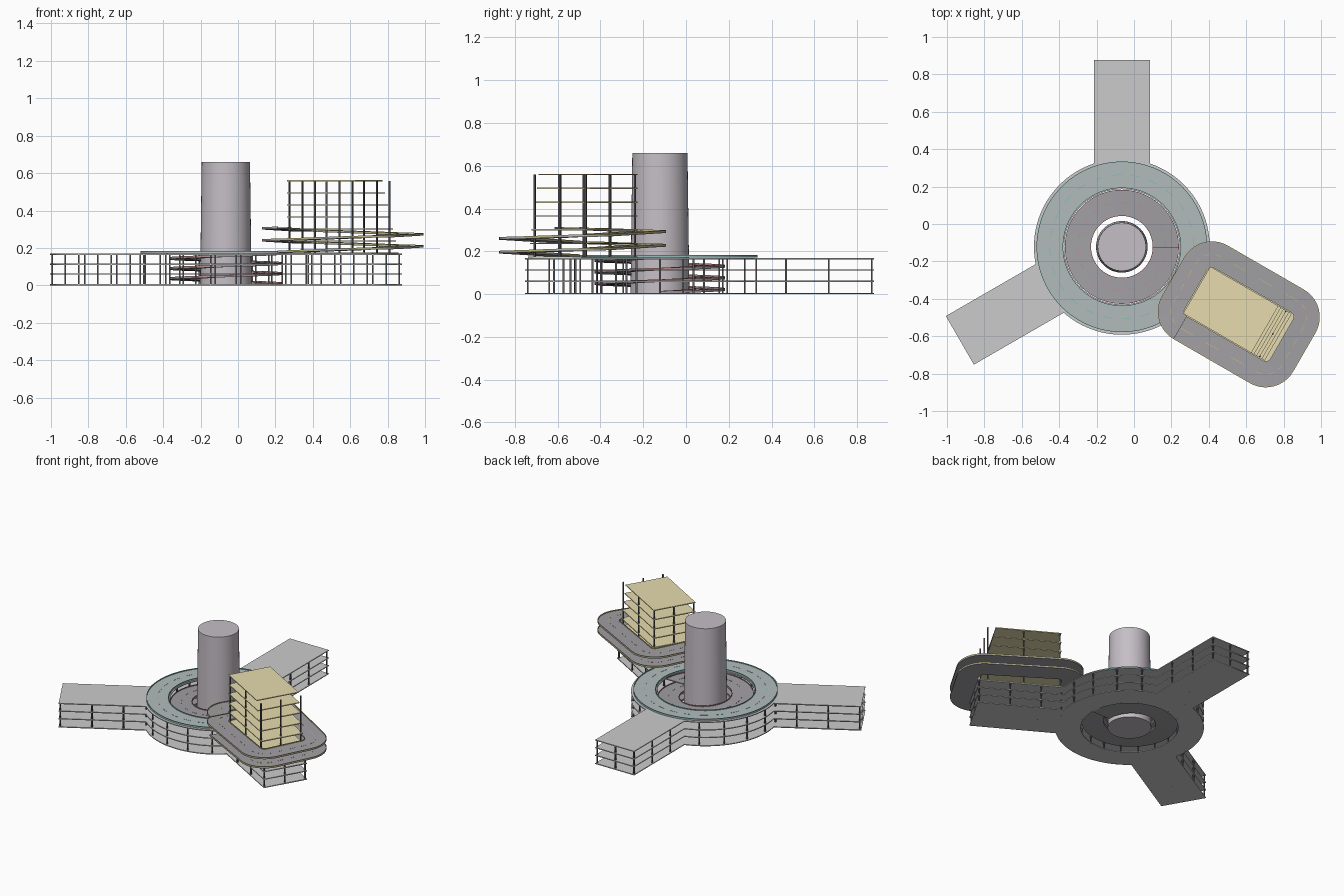
import bpy, bmesh
from math import sin, cos, pi, radians, atan2, asin, hypot
from mathutils import Vector, Matrix

if "Cube" in bpy.data.objects:
    bpy.data.objects.remove(bpy.data.objects["Cube"])

CX, CY = -0.065, -0.122           # hub centre
HUB = Matrix.Translation((CX, CY, 0))
WING_ANGLES = [radians(a) for a in (90, 210, 330)]
TOWER = HUB @ Matrix.Rotation(radians(-30), 4, 'Z') @ Matrix.Translation((0.722, 0, 0))


def mat(name, rgb):
    m = bpy.data.materials.new(name)
    m.diffuse_color = (*rgb, 1)
    m.use_nodes = True
    m.node_tree.nodes["Principled BSDF"].inputs["Base Color"].default_value = m.diffuse_color
    return m


ASPHALT = mat("asphalt", (0.36, 0.35, 0.37))
RED = mat("red_trim", (0.5, 0.25, 0.25))
TEAL = mat("teal_trim", (0.2, 0.5, 0.5))
TEAL_DECK = mat("teal_deck", (0.45, 0.5, 0.5))
YELLOW = mat("yellow_trim", (0.55, 0.5, 0.22))
SAND = mat("sand", (0.8, 0.72, 0.43))
MAUVE = mat("core_mauve", (0.56, 0.52, 0.56))
DARK = mat("dark_steel", (0.12, 0.12, 0.13))


def finish(name, bm, matrix, material=None):
    bmesh.ops.recalc_face_normals(bm, faces=bm.faces)
    me = bpy.data.meshes.new(name)
    bm.to_mesh(me)
    bm.free()
    ob = bpy.data.objects.new(name, me)
    bpy.context.collection.objects.link(ob)
    ob.matrix_world = matrix
    if material:
        me.materials.append(material)
    return ob


def box(bm, x0, x1, y0, y1, z0, z1):
    m = Matrix.Translation(((x0 + x1) / 2, (y0 + y1) / 2, (z0 + z1) / 2)) @ \
        Matrix.Diagonal((x1 - x0, y1 - y0, z1 - z0, 1))
    bmesh.ops.create_cube(bm, size=1, matrix=m)


def sweep(bm, path, o0, o1, z0, z1):
    """Rectangular section carried along path items of (point, outward normal)."""
    rings = []
    for p, n in path:
        rings.append([bm.verts.new(p + n * o + Vector((0, 0, z)))
                      for o, z in ((o0, z0), (o1, z0), (o1, z1), (o0, z1))])
    for a, b in zip(rings, rings[1:]):
        for i in range(4):
            j = (i + 1) % 4
            bm.faces.new((a[i], a[j], b[j], b[i]))
    bm.faces.new(rings[0])
    bm.faces.new(rings[-1])


def road(name, path, matrix, half, trim, deck_mat, dash_step):
    """Road deck with edge kerbs and dashed lane marks."""
    bm = bmesh.new()
    sweep(bm, path, -half, half, -0.003, 0.003)
    finish(name + "_deck", bm, matrix, deck_mat)
    bm = bmesh.new()
    for s in (-1, 1):
        sweep(bm, path, *sorted((s * half, s * (half - 0.004))), 0.003, 0.009)
    finish(name + "_kerbs", bm, matrix, trim)
    bm = bmesh.new()
    for i in range(0, len(path) - dash_step, dash_step * 2):
        sweep(bm, path[i:i + dash_step + 1], -0.0015, 0.0015, 0.003, 0.0042)
    finish(name + "_lane_marks", bm, matrix, trim)


def helix(radius, turns, z0, z1, steps=72):
    n = int(turns * steps)
    out = []
    for i in range(n + 1):
        t = 2 * pi * turns * i / n
        d = Vector((cos(t), sin(t), 0))
        out.append((d * radius + Vector((0, 0, z0 + (z1 - z0) * i / n)), d))
    return out


def rounded_spiral(A, B, r, turns, z0, z1):
    """Rounded-rectangle spiral, counter-clockwise from the lower left corner."""
    loop = []
    corners = [(A, -B), (A, B), (-A, B), (-A, -B)]
    for k, (cx, cy) in enumerate(corners):
        a0 = -pi / 2 + k * pi / 2
        n0 = Vector((cos(a0), sin(a0), 0))
        px, py = corners[k - 1]
        start, end = Vector((px, py, 0)) + n0 * r, Vector((cx, cy, 0)) + n0 * r
        for i in range(12):
            loop.append((start.lerp(end, i / 12), n0))
        for i in range(10):
            a = a0 + pi / 2 * i / 10
            n = Vector((cos(a), sin(a), 0))
            loop.append((Vector((cx, cy, 0)) + n * r, n))
    pts = loop * turns + loop[:1]
    lens = [0]
    for (p, _), (q, _) in zip(pts, pts[1:]):
        lens.append(lens[-1] + (q - p).length)
    return [(p + Vector((0, 0, z0 + (z1 - z0) * l / lens[-1])), n)
            for (p, n), l in zip(pts, lens)]


# Ring floors with three radiating wings, one outline per storey
R_OUT, R_IN, WING_LEN, WING_HALF = 0.47, 0.308, 1.0, 0.15
FLOORS = (0.003, 0.06, 0.113, 0.166)
gap = asin(WING_HALF / R_OUT)
outline = []
for a in WING_ANGLES:
    d, s = Vector((cos(a), sin(a))), Vector((-sin(a), cos(a)))
    outline += [d * WING_LEN - s * WING_HALF, d * WING_LEN + s * WING_HALF]
    for i in range(25):
        t = a + gap + (2 * pi / 3 - 2 * gap) * i / 24
        outline.append(Vector((cos(t), sin(t))) * R_OUT)
hole = [Vector((cos(2 * pi * i / 72), sin(2 * pi * i / 72))) * R_IN for i in range(72)]
for k, z in enumerate(FLOORS):
    cu = bpy.data.curves.new("floor_outline", 'CURVE')
    cu.dimensions, cu.fill_mode, cu.extrude = '2D', 'BOTH', 0.003
    for pts in (outline, hole):
        sp = cu.splines.new('POLY')
        sp.points.add(len(pts) - 1)
        for q, p in zip(sp.points, pts):
            q.co = (p.x, p.y, 0, 1)
        sp.use_cyclic_u = True
    tmp = bpy.data.objects.new("floor_curve", cu)
    bpy.context.collection.objects.link(tmp)
    bpy.context.view_layer.update()
    me = bpy.data.meshes.new_from_object(tmp.evaluated_get(bpy.context.evaluated_depsgraph_get()))
    bpy.data.objects.remove(tmp)
    ob = bpy.data.objects.new("ring_wing_floor_%d" % k, me)
    bpy.context.collection.objects.link(ob)
    ob.location = (CX, CY, z)

# Columns of the wings and ring
bm = bmesh.new()
c = 0.004
spots = []
for a in WING_ANGLES:
    d, s = Vector((cos(a), sin(a))), Vector((-sin(a), cos(a)))
    for r in (0.99, 0.79, 0.59):
        spots += [d * r + s * w for w in (-0.142, 0, 0.142)]
for i in range(18):
    t = 2 * pi * i / 18
    spots += [Vector((cos(t), sin(t))) * r for r in (0.458, 0.32)]
for p in spots:
    box(bm, p.x - c, p.x + c, p.y - c, p.y + c, 0, FLOORS[-1])
finish("ring_wing_columns", bm, HUB, DARK)

# Central core, slightly tapered
bm = bmesh.new()
bmesh.ops.create_cone(bm, cap_ends=True, segments=64, radius1=0.138, radius2=0.129, depth=0.66,
                      matrix=Matrix.Translation((0, 0, 0.33)))
core = finish("central_core", bm, HUB, MAUVE)
bpy.context.view_layer.objects.active = core
core.select_set(True)
bpy.ops.object.shade_smooth_by_angle(angle=radians(30))

# Inner spiral ramp, roof ring road, tower spiral ramp
road("inner_ramp", helix(0.235, 3, 0.006, 0.168), HUB, 0.07, RED, ASPHALT, 2)
road("roof_ring_road", helix(0.385, 1, 0.174, 0.174, 96), HUB, 0.071, TEAL, TEAL_DECK, 2)
road("tower_ramp", rounded_spiral(0.235, 0.119, 0.1, 2, 0.177, 0.305), TOWER, 0.07,
     YELLOW, ASPHALT, 2)

# Tower floors, stepping back at the far end
bm = bmesh.new()
for k in range(7):
    z = 0.172 + 0.0645 * k
    box(bm, -0.26, 0.26 - 0.0165 * k, -0.145, 0.145, z - 0.003, z + 0.003)
finish("tower_floors", bm, TOWER, SAND)

# Tower columns
bm = bmesh.new()
for u in (-0.25, -0.02, 0.21):
    for v in (-0.138, 0, 0.138):
        box(bm, u - c, u + c, v - c, v + c, 0.17, 0.559)
finish("tower_columns", bm, TOWER, DARK)
